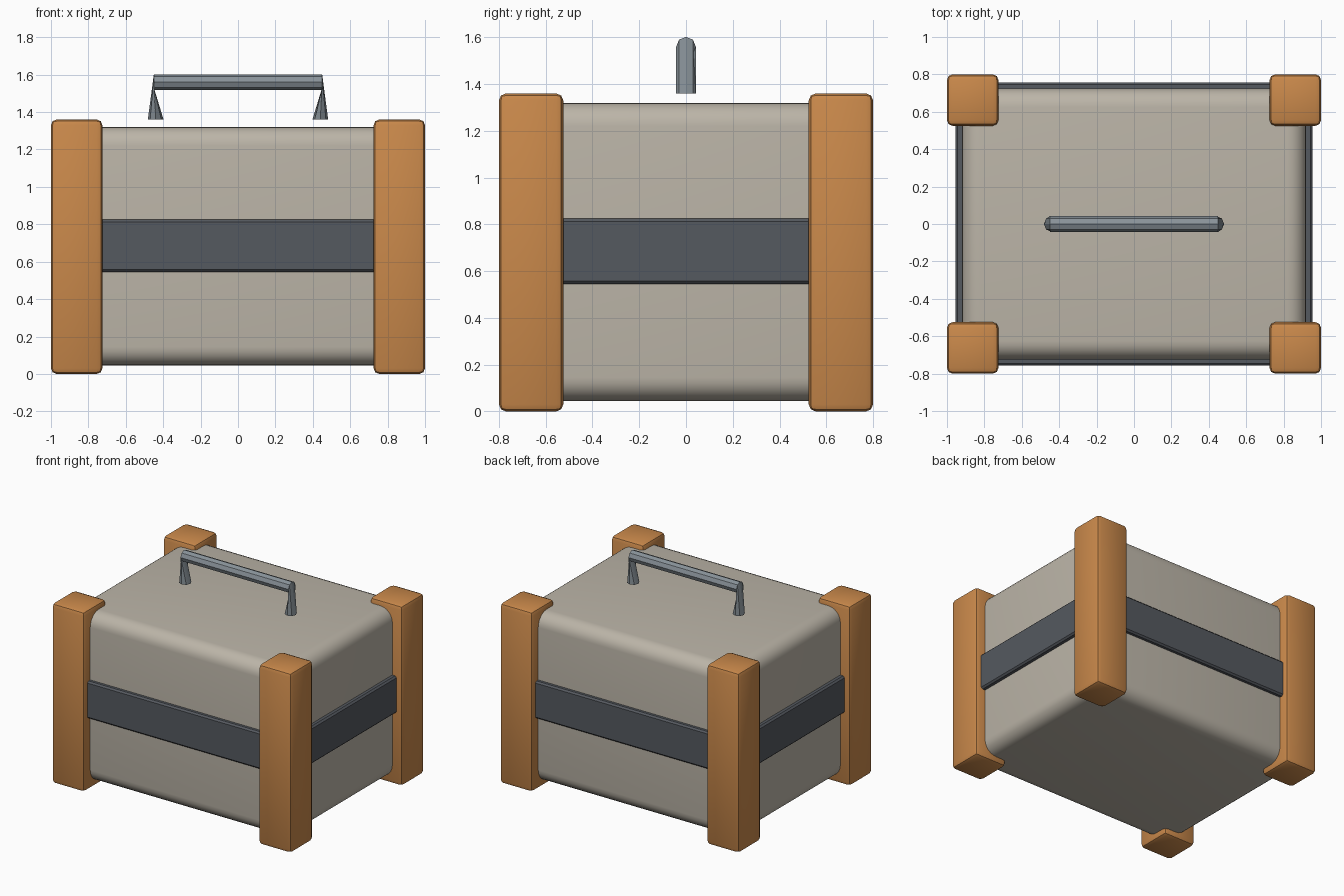
import bpy, bmesh
from math import sin, cos, pi, radians
from mathutils import Vector

cube = bpy.data.objects.get("Cube")
if cube:
    bpy.data.objects.remove(cube, do_unlink=True)


def material(name, rgb):
    mat = bpy.data.materials.new(name)
    mat.use_nodes = True
    mat.diffuse_color = (*rgb, 1)
    bsdf = next(n for n in mat.node_tree.nodes if n.type == 'BSDF_PRINCIPLED')
    bsdf.inputs["Base Color"].default_value = (*rgb, 1)
    return mat


def finish(name, bm, mat, smooth_angle):
    bmesh.ops.recalc_face_normals(bm, faces=bm.faces)
    mesh = bpy.data.meshes.new(name)
    bm.to_mesh(mesh)
    bm.free()
    mesh.materials.append(mat)
    obj = bpy.data.objects.new(name, mesh)
    bpy.context.collection.objects.link(obj)
    bpy.ops.object.select_all(action='DESELECT')
    obj.select_set(True)
    bpy.context.view_layer.objects.active = obj
    bpy.ops.object.shade_smooth_by_angle(angle=radians(smooth_angle))
    return obj


def rounded_box(name, low, high, bevel, segments, mat, smooth_angle=35):
    low, high = Vector(low), Vector(high)
    bm = bmesh.new()
    bmesh.ops.create_cube(bm, size=1)
    bmesh.ops.scale(bm, vec=high - low, verts=bm.verts)
    bmesh.ops.translate(bm, vec=(low + high) / 2, verts=bm.verts)
    bmesh.ops.bevel(bm, geom=bm.edges[:], offset=bevel, segments=segments,
                    profile=0.5, affect='EDGES')
    return finish(name, bm, mat, smooth_angle)


beige = material("warm beige", (0.50, 0.46, 0.39))
orange = material("orange", (0.59, 0.25, 0.07))
charcoal = material("charcoal", (0.09, 0.10, 0.115))
steel = material("steel grey", (0.25, 0.29, 0.32))

# Body and the belt around its middle
rounded_box("body", (-0.92, -0.725, 0.045), (0.92, 0.725, 1.32), 0.1, 6, beige)
rounded_box("belt", (-0.955, -0.757, 0.545), (0.955, 0.757, 0.825), 0.012, 1, charcoal, 20)

# Corner posts
for sx, side in ((-1, "right"), (1, "left")):
    for sy, end in ((-1, "front"), (1, "back")):
        x, y = 0.8625 * sx, 0.6625 * sy
        h = 0.1375
        rounded_box(f"{end}_{side}_post", (x - h, y - h, 0), (x + h, y + h, 1.36),
                    0.03, 2, orange)

# Handle: eight-sided tube, upright rings at the corners and flat rings at the feet
SIDES, RADIUS = 8, 0.042
bm = bmesh.new()
rings = []
for x, z, upright in ((-0.44, 1.36, False), (-0.45, 1.56, True),
                      (0.45, 1.56, True), (0.44, 1.36, False)):
    ring = []
    for i in range(SIDES):
        a = 2 * pi * i / SIDES
        across, along = RADIUS * sin(a), RADIUS * cos(a)
        if upright:
            co = (x, across, z + along)
        else:
            co = (x + along * (-1 if x < 0 else 1), across, z)
        ring.append(bm.verts.new(co))
    rings.append(ring)
for a, b in zip(rings, rings[1:]):
    for i in range(SIDES):
        j = (i + 1) % SIDES
        bm.faces.new((a[i], a[j], b[j], b[i]))
bm.faces.new(rings[0])
bm.faces.new(rings[-1])
finish("handle", bm, steel, 20)
